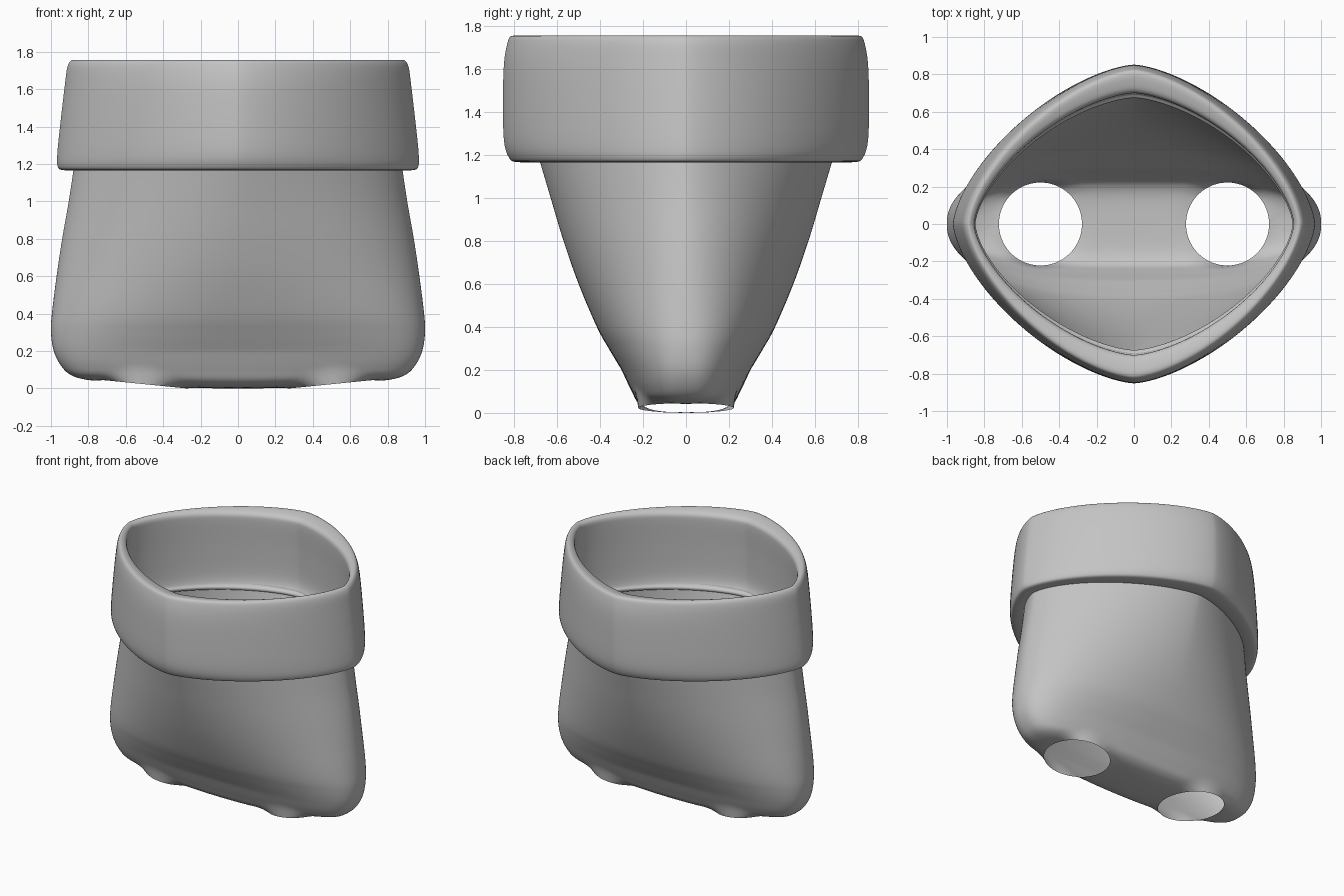
import bpy, bmesh, math

cube = bpy.data.objects.get("Cube")
if cube:
    bpy.data.objects.remove(cube)

SEGMENTS = 160
HOLE_X, HOLE_R = 0.5, 0.222

grey = bpy.data.materials.new("plain grey")
grey.use_nodes = True
grey.diffuse_color = (0.55, 0.55, 0.55, 1)
grey.node_tree.nodes["Principled BSDF"].inputs["Base Color"].default_value = (0.55, 0.55, 0.55, 1)


def smooth_keys(keys, steps, closed=False):
    """Catmull-Rom interpolation through rows of numbers."""
    count = len(keys)
    pick = (lambda i: keys[i % count]) if closed else (lambda i: keys[max(0, min(count - 1, i))])
    rows = []
    for i in range(count if closed else count - 1):
        for s in range(steps):
            t = s / steps
            rows.append([0.5 * (2 * q + (r - p) * t + (2 * p - 5 * q + 4 * r - u) * t * t
                                + (3 * q - p - 3 * r + u) * t ** 3)
                         for p, q, r, u in zip(pick(i - 1), pick(i), pick(i + 1), pick(i + 2))])
    return rows if closed else rows + [list(keys[-1])]


def power(v, e):
    return math.copysign(abs(v) ** e, v) if abs(v) > 1e-9 else 0.0


def loft(bm, rows, closed=False, sag=0.0):
    """Skin superellipse rings given as (z, half width, half depth, exponent)."""
    rings = []
    for z, a, b, n in rows:
        ring = []
        for k in range(SEGMENTS):
            t = math.tau * k / SEGMENTS
            x, y = a * power(math.cos(t), 2 / n), b * power(math.sin(t), 2 / n)
            low = max(0.0, min(1.0, (0.2 - z) / 0.16))
            ring.append(bm.verts.new((x, y, z - sag * low * max(0.0, 1 - (x / 0.75) ** 2))))
        rings.append(ring)
    pairs = list(zip(rings, rings[1:])) + ([(rings[-1], rings[0])] if closed else [])
    for upper, lower in pairs:
        for k in range(SEGMENTS):
            j = (k + 1) % SEGMENTS
            bm.faces.new((upper[k], lower[k], lower[j], upper[j]))
    bmesh.ops.remove_doubles(bm, verts=bm.verts, dist=0.0005)


def from_hole(co):
    return math.hypot(abs(co.x) - HOLE_X, co.y)


def finish(bm, name, angle):
    bmesh.ops.recalc_face_normals(bm, faces=bm.faces)
    mesh = bpy.data.meshes.new(name)
    bm.to_mesh(mesh)
    bm.free()
    mesh.materials.append(grey)
    obj = bpy.data.objects.new(name, mesh)
    bpy.context.collection.objects.link(obj)
    bpy.ops.object.select_all(action="DESELECT")
    obj.select_set(True)
    bpy.context.view_layer.objects.active = obj
    bpy.ops.object.shade_smooth_by_angle(angle=math.radians(angle))


# Pouch body: diamond mouth narrowing to a rounded base
bm = bmesh.new()
loft(bm, smooth_keys([
    (1.22, 0.872, 0.695, 1.55), (1.0, 0.905, 0.63, 1.65), (0.8, 0.94, 0.57, 1.75),
    (0.6, 0.97, 0.50, 1.9), (0.4, 0.995, 0.415, 2.15), (0.3, 1.0, 0.36, 2.3),
    (0.2, 0.985, 0.30, 2.5), (0.12, 0.945, 0.253, 2.7), (0.07, 0.89, 0.215, 2.8),
    (0.045, 0.80, 0.14, 2.9), (0.04, 0.70, 0.0, 3)], 6), sag=0.04)

# Two round leg openings, their edges eased into the base
cut = []
for f in bm.faces:
    c = f.calc_center_median()
    if c.z < 0.25 and from_hole(c) < HOLE_R:
        cut.append(f)
bmesh.ops.delete(bm, geom=cut, context="FACES")
for v in bm.verts:
    if v.is_boundary and v.co.z < 0.4:
        side = math.copysign(1, v.co.x)
        scale = HOLE_R / (from_hole(v.co) or 1)
        dx, dy = (abs(v.co.x) - HOLE_X) * scale, v.co.y * scale
        v.co = (side * (HOLE_X + dx), dy, 0.023 + 0.1 * dx)
around = [v for v in bm.verts if not v.is_boundary and v.co.z < 0.25 and from_hole(v.co) < 0.3]
for _ in range(6):
    bmesh.ops.smooth_vert(bm, verts=around, factor=0.5,
                          use_axis_x=True, use_axis_y=True, use_axis_z=True)
finish(bm, "pouch_body", 60)

# Folded collar: thick rolled band with a small inner ledge at its foot
bm = bmesh.new()
loft(bm, smooth_keys([
    (1.168, 0.94, 0.79, 1.54), (1.19, 0.965, 0.825, 1.54), (1.27, 0.965, 0.848, 1.53),
    (1.45, 0.946, 0.852, 1.53), (1.62, 0.926, 0.848, 1.53), (1.72, 0.912, 0.832, 1.53),
    (1.755, 0.89, 0.812, 1.53), (1.75, 0.868, 0.755, 1.53), (1.73, 0.855, 0.71, 1.54),
    (1.68, 0.855, 0.70, 1.54), (1.5, 0.862, 0.71, 1.54), (1.3, 0.865, 0.715, 1.54),
    (1.22, 0.86, 0.70, 1.54), (1.195, 0.848, 0.675, 1.55), (1.172, 0.87, 0.69, 1.55)],
    4, closed=True), closed=True)
finish(bm, "folded_collar", 50)
